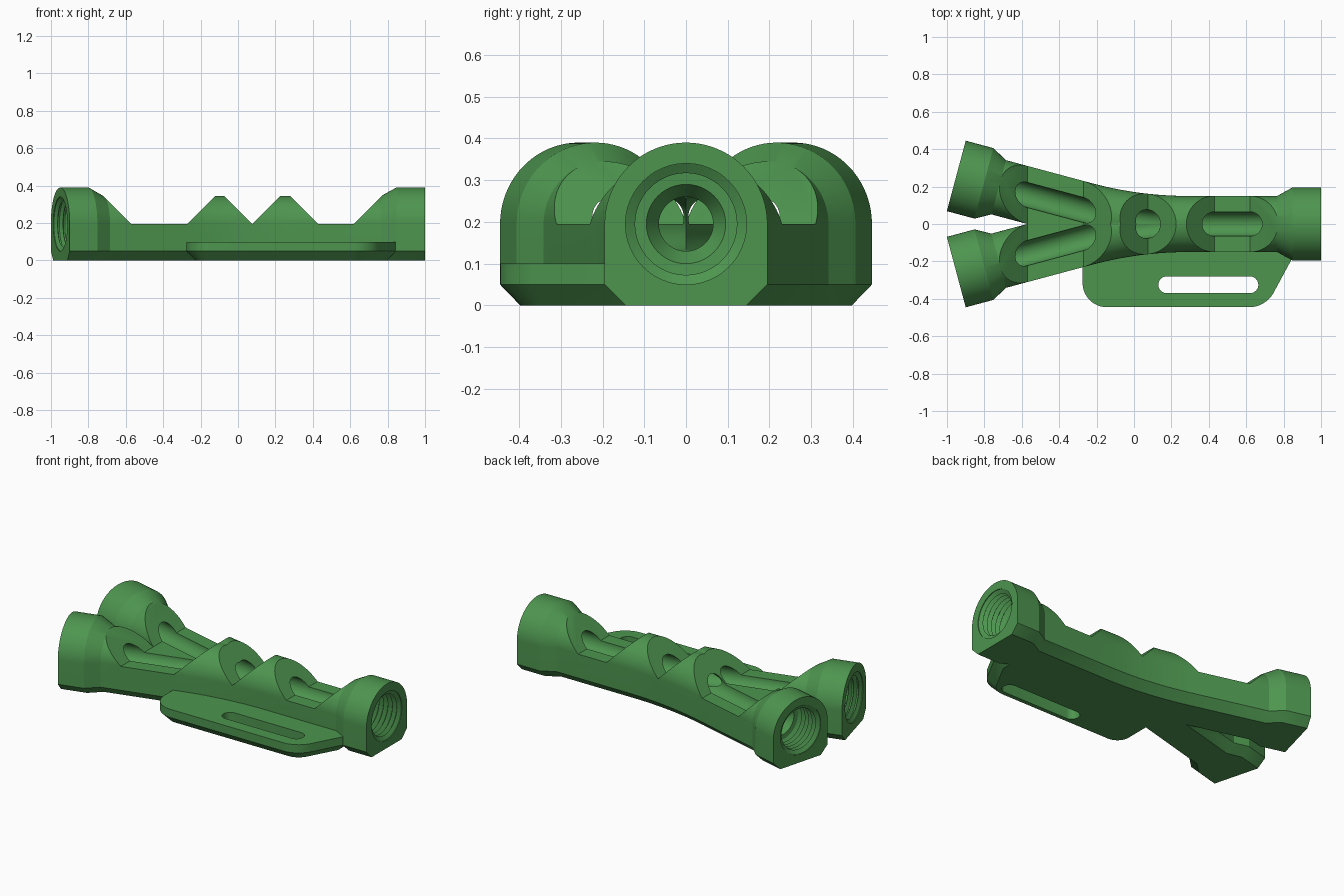
import bpy, bmesh, math
from mathutils import Vector

if "Cube" in bpy.data.objects:
    bpy.data.objects.remove(bpy.data.objects["Cube"])

green = bpy.data.materials.new("leaf_green")
green.diffuse_color = (0.075, 0.30, 0.078, 1)
green.use_nodes = True
green.node_tree.nodes["Principled BSDF"].inputs["Base Color"].default_value = green.diffuse_color

AXIS_Z = 0.195                       # height of the tube axis
ANG = math.radians(15)               # splay of each arm
T = 0.28                             # tangent length of the bend
R = T / math.tan(ANG / 2)
APEX = 0.009                         # where the arm axes would meet
ARM = 0.257 / math.sin(ANG) - T      # straight arm length
ARC = R * ANG
TOTAL = ARM + ARC + (1 - APEX - T)


def path(s):
    """Point and heading along the axis from arm tip to single end."""
    if s < ARM:
        d = ARM + T - s
        return APEX - d * math.cos(ANG), d * math.sin(ANG), ANG
    if s < ARM + ARC:
        a = ANG - (s - ARM) / R
        return APEX + T - R * math.sin(a), R - R * math.cos(a), a
    return APEX + T + s - ARM - ARC, 0.0, 0.0


def finish(bm, name):
    bmesh.ops.recalc_face_normals(bm, faces=bm.faces)
    me = bpy.data.meshes.new(name)
    bm.to_mesh(me)
    bm.free()
    me.materials.append(green)
    ob = bpy.data.objects.new(name, me)
    bpy.context.collection.objects.link(ob)
    return ob


def skin(bm, rings):
    """Join closed rings of points and cap both ends."""
    vs = [[bm.verts.new(p) for p in ring] for ring in rings]
    n = len(vs[0])
    for a, b in zip(vs, vs[1:]):
        for i in range(n):
            j = (i + 1) % n
            bm.faces.new((a[i], a[j], b[j], b[i]))
    bm.faces.new(vs[0][::-1])
    bm.faces.new(vs[-1])


def forked_sweep(name, stations, section):
    """Sweep one branch, trim at the centre plane and mirror it into a fork."""
    bm = bmesh.new()
    rings = []
    for s, r in stations:
        x, y, a = path(s)
        rings.append([(x + u * math.sin(a), y + u * math.cos(a), z)
                      for u, z in section(r)])
    skin(bm, rings)
    bmesh.ops.bisect_plane(bm, geom=bm.verts[:] + bm.edges[:] + bm.faces[:],
                           dist=1e-5, plane_co=(0, 0, 0), plane_no=(0, 1, 0),
                           clear_inner=True)
    for v in bm.verts:
        if abs(v.co.y) < 1e-4:
            v.co.y = 0
    copy = bmesh.ops.duplicate(bm, geom=bm.verts[:] + bm.edges[:] + bm.faces[:])
    for v in copy["geom"]:
        if isinstance(v, bmesh.types.BMVert):
            v.co.y *= -1
    bmesh.ops.remove_doubles(bm, verts=bm.verts, dist=1e-5)
    return finish(bm, name)


def arch(r, n=40):
    """Flat chamfered base with a round top."""
    top = [(r * math.cos(math.pi * i / n), AXIS_Z + r * math.sin(math.pi * i / n))
           for i in range(n + 1)]
    return top + [(-r, 0.05), (0.05 - r, 0), (r - 0.05, 0), (r, 0.05)]


def circle(r, n=48):
    return [(r * math.cos(math.tau * i / n), AXIS_Z + r * math.sin(math.tau * i / n))
            for i in range(n)]


def both_ends(half):
    return half + [(ARM + ARC * i / 16, half[-1][1]) for i in range(17)] + \
        [(TOTAL - s, r) for s, r in reversed(half)]


def prism(bm, outline, low, high, axis):
    """Extrude an outline along y or z."""
    put = (lambda p, h: (p[0], h, p[1])) if axis == "y" else (lambda p, h: (p[0], p[1], h))
    skin(bm, [[put(p, h) for p in outline] for h in (low, high)])


def arc(cx, cy, r, a0, a1, n=12):
    return [(cx + r * math.cos(math.radians(a0 + (a1 - a0) * i / n)),
             cy + r * math.sin(math.radians(a0 + (a1 - a0) * i / n)))
            for i in range(n + 1)]


def inset(pts, d):
    """Offset a counter-clockwise outline inwards."""
    out = []
    for i, p in enumerate(pts):
        a, b, c = Vector(pts[i - 1]), Vector(p), Vector(pts[(i + 1) % len(pts)])
        e, f = (b - a).normalized(), (c - b).normalized()
        n1, n2 = Vector((-e.y, e.x)), Vector((-f.y, f.x))
        out.append(b + (n1 + n2) * d / (1 + n1.dot(n2)))
    return out


# Forked tube body with flared ends
body = forked_sweep("forked_body",
                    both_ends([(0, 0.195), (0.153, 0.195), (0.235, 0.15)]), arch)

# Side plate with chamfered underside
outline = ([(-0.275, 0.0)] + arc(-0.145, -0.315, 0.13, 180, 270)
           + arc(0.615, -0.295, 0.15, 270, 331) + [(0.845, -0.185), (0.845, 0.0)])
bm = bmesh.new()
skin(bm, [[(p[0], p[1], z) for p in ring] for ring, z in
          ((inset(outline, 0.05), 0), (outline, 0.05), (outline, 0.1))])
plate = finish(bm, "side_plate")

# Sloped notches across the top
bm = bmesh.new()
rise = 0.165
for a, b in ((-0.57, -0.27), (0.075, 0.075), (0.43, 0.62)):
    base = [(a, AXIS_Z)] if a == b else [(a, AXIS_Z), (b, AXIS_Z)]
    prism(bm, base + [(b + rise, AXIS_Z + rise), (a - rise, AXIS_Z + rise)], -0.6, 0.6, "y")
notches = finish(bm, "notch_cutter")

# Bore with a ridged threaded socket at every end
socket = [(-0.02, 0.145), (0.004, 0.145)]
for k in range(5):
    socket += [(0.018 + 0.03 * k, 0.122), (0.026 + 0.03 * k, 0.145), (0.034 + 0.03 * k, 0.145)]
socket += [(0.168, 0.122), (0.17, 0.095), (0.215, 0.065)]
bore = forked_sweep("bore_cutter", both_ends(socket), circle)

# Strap slot through the plate
bm = bmesh.new()
prism(bm, arc(0.62, -0.325, 0.045, -90, 90) + arc(0.175, -0.325, 0.045, 90, 270), -0.1, 0.3, "z")
slot = finish(bm, "slot_cutter")

# Combine the parts
bpy.context.view_layer.objects.active = body
body.select_set(True)
for tool, op in ((plate, "UNION"), (notches, "DIFFERENCE"),
                 (bore, "DIFFERENCE"), (slot, "DIFFERENCE")):
    m = body.modifiers.new(tool.name, "BOOLEAN")
    m.operation, m.solver, m.object = op, "EXACT", tool
    bpy.ops.object.modifier_apply(modifier=m.name)
    bpy.data.objects.remove(tool)
bpy.ops.object.shade_smooth_by_angle(angle=math.radians(25))
